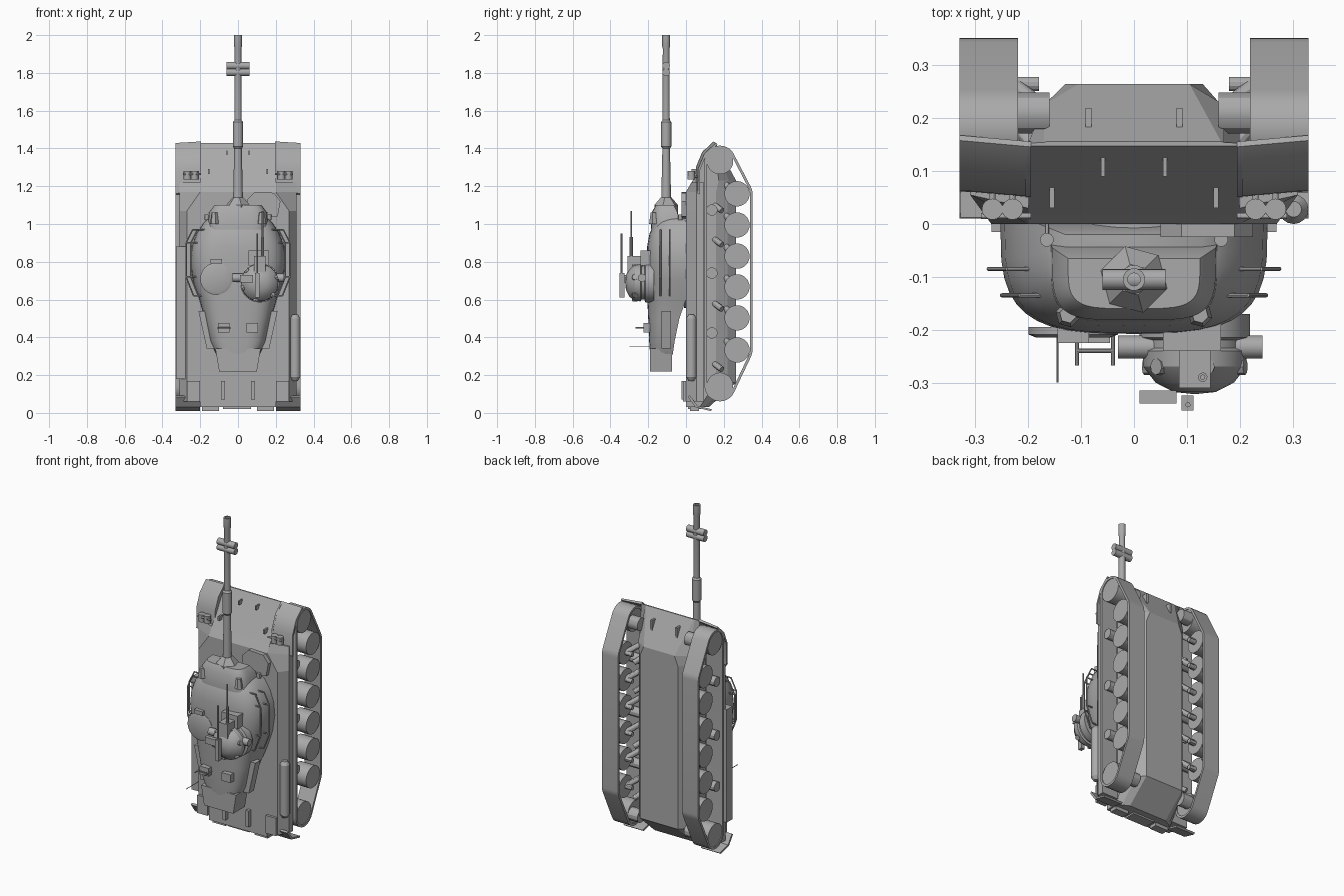
import bpy
import bmesh
from math import cos, sin, pi, radians
from mathutils import Vector

if "Cube" in bpy.data.objects:
    bpy.data.objects.remove(bpy.data.objects["Cube"], do_unlink=True)

# Single flat grey finish
grey = bpy.data.materials.new("plain grey")
grey.use_nodes = True
colour = (0.4, 0.4, 0.4, 1)
grey.diffuse_color = colour
grey.node_tree.nodes["Principled BSDF"].inputs["Base Color"].default_value = colour


def loft(name, rings, closed=False, caps=True, angle=30):
    """Skin a sequence of equal-length point rings."""
    bm = bmesh.new()
    rows = [[bm.verts.new(point) for point in ring] for ring in rings]
    count = len(rows[0])
    pairs = list(zip(rows, rows[1:]))
    if closed:
        pairs.append((rows[-1], rows[0]))
    elif caps:
        bm.faces.new(rows[0])
        bm.faces.new(rows[-1])
    for low, high in pairs:
        for i in range(count):
            j = (i + 1) % count
            bm.faces.new((low[i], low[j], high[j], high[i]))
    bmesh.ops.remove_doubles(bm, verts=bm.verts, dist=0.0001)
    bmesh.ops.recalc_face_normals(bm, faces=bm.faces)
    mesh = bpy.data.meshes.new(name)
    bm.to_mesh(mesh)
    bm.free()
    mesh.materials.append(grey)
    mesh.shade_smooth()
    mesh.set_sharp_from_angle(angle=radians(angle))
    obj = bpy.data.objects.new(name, mesh)
    bpy.context.collection.objects.link(obj)
    return obj


def box(name, xs, ys, zs):
    corners = [(xs[0], ys[0]), (xs[1], ys[0]), (xs[1], ys[1]), (xs[0], ys[1])]
    return loft(name, [[(x, y, z) for x, y in corners] for z in zs])


def lathe(name, origin, axis, profile, sides=24):
    """Revolve (radius, distance) pairs about an axis."""
    origin, axis = Vector(origin), Vector(axis).normalized()
    u = axis.orthogonal().normalized()
    v = axis.cross(u)
    rings = [[origin + axis * d + (u * cos(2 * pi * i / sides) + v * sin(2 * pi * i / sides)) * max(r, 0.0005)
              for i in range(sides)] for r, d in profile]
    return loft(name, rings)


def rod(name, start, end, radius, sides=12):
    span = Vector(end) - Vector(start)
    return lathe(name, start, span, [(radius, 0), (radius, span.length)], sides)


def dome_ring(z, width, bottom, top, power=0.6, steps=20):
    """Flat-bottomed rounded section."""
    ring = []
    for i in range(steps + 1):
        t = pi * i / steps
        c, s = cos(t), max(sin(t), 0)
        x = width * abs(c) ** power * (1 if c > 0 else -1)
        ring.append((x, bottom + (top - bottom) * s ** power, z))
    return ring


# Hull tub: sloped nose, chamfered belly, raked tail
def hull_ring(z, top, belly, half):
    depth = belly - top
    side = [(0.2, top), (0.2, top + depth * 0.6), (0.17, top + depth * 0.83), (half, belly)]
    return [(x, y, z) for x, y in side] + [(-x, y, z) for x, y in reversed(side)]


loft("hull", [hull_ring(0.03, 0, 0.12, 0.13), hull_ring(0.16, 0, 0.265, 0.13),
              hull_ring(1.17, 0, 0.265, 0.13), hull_ring(1.23, 0.035, 0.265, 0.105),
              hull_ring(1.43, 0.148, 0.156, 0.165)], angle=10)

# Running gear
wheel_heights = [1.16, 0.995, 0.83, 0.667, 0.503, 0.333]
idler, sprocket = (0.18, 1.333), (0.18, 0.143)


def track_loop(grow):
    arcs = [(idler, 180, 27, 12), ((0.27, 1.16), 27, 0, 3),
            ((0.27, 0.333), 0, -25, 3), (sprocket, -25, -180, 12)]
    return [(c[0] + grow * cos(radians(a + (b - a) * i / n)), c[1] + grow * sin(radians(a + (b - a) * i / n)))
            for c, a, b, n in arcs for i in range(n + 1)]


for side, s in (("left", 1), ("right", -1)):
    loft(side + "_track", [[(s * 0.22, *p), (s * 0.33, *p), (s * 0.33, *q), (s * 0.22, *q)]
                           for p, q in zip(track_loop(0.082), track_loop(0.068))], closed=True)
    for z in wheel_heights:
        rod(side + "_road_wheel", (s * 0.225, 0.27, z), (s * 0.325, 0.27, z), 0.067, 28)
        rod(side + "_swing_arm", (s * 0.15, 0.2, z + 0.06), (s * 0.23, 0.262, z), 0.017)
        rod(side + "_axle", (s * 0.18, 0.265, z), (s * 0.23, 0.265, z), 0.014)
    for label, (y, z) in (("idler", idler), ("sprocket", sprocket)):
        rod(side + "_" + label, (s * 0.225, y, z), (s * 0.325, y, z), 0.07, 28)
        rod(side + "_" + label + "_hub", (s * 0.16, y + 0.03, z), (s * 0.23, y + 0.03, z), 0.04)
    for z in (1.074, 0.74, 0.423):
        rod(side + "_return_roller", (s * 0.19, 0.137, z), (s * 0.31, 0.137, z), 0.03)
    for z in (1.1, 0.92, 0.58, 0.26):
        rod(side + "_damper", (s * 0.19, 0.15, z), (s * 0.225, 0.19, z - 0.03), 0.016)

    # Sponson with bevelled shoulder
    loft(side + "_sponson", [[(s * x, y, z) for x, y in
                              [(0.18, top), (deck, top), (0.31, 0.055), (0.31, 0.096), (0.18, 0.096)]]
                             for z, deck, top in [(0.06, 0.27, 0), (1.07, 0.27, 0),
                                                  (1.17, 0.2, 0), (1.22, 0.2, 0.03)]], angle=10)
    # Curved front mudguard and rear flap
    guard = [(0.05, 1.17), (0.052, 1.3), (0.085, 1.38), (0.146, 1.437)]
    loft(side + "_mudguard", [[(s * 0.195, y, z), (s * 0.33, y + 0.012, z - 0.008),
                               (s * 0.33, y + 0.022, z - 0.014), (s * 0.195, y + 0.01, z - 0.01)]
                              for y, z in guard])
    loft(side + "_mudguard_web", [[(s * x, 0.05, 1.2), (s * x, 0.052, 1.3), (s * x, 0.085, 1.38),
                                   (s * x, 0.146, 1.437), (s * x, 0.13, 1.34)] for x in (0.195, 0.205)])
    loft(side + "_rear_flap", [[(s * 0.2, y, z), (s * 0.33, y, z), (s * 0.33, y + 0.01, z + 0.008),
                                (s * 0.2, y + 0.01, z + 0.008)]
                               for y, z in [(0.01, 0.085), (0.05, 0.03), (0.13, 0.01)]])
    # Headlights, guards and hooks on the nose
    for x in (0.23, 0.268):
        rod(side + "_headlight", (s * x, 0.028, 1.235), (s * x, 0.028, 1.28), 0.02, 16)
        rod(side + "_headlight_post", (s * x, 0.028, 1.25), (s * x, 0.07, 1.25), 0.006)
    rod(side + "_headlight_guard", (s * 0.195, 0.015, 1.265), (s * 0.29, 0.015, 1.265), 0.006)
    rod(side + "_small_lamp", (s * 0.165, -0.03, 1.02), (s * 0.165, -0.03, 1.05), 0.013)
    rod(side + "_small_lamp_post", (s * 0.165, -0.03, 1.03), (s * 0.165, 0.01, 1.03), 0.004)
    box(side + "_nose_bracket", (s * 0.15, s * 0.16), (0.03, 0.08), (1.265, 1.29))
    box(side + "_lift_hook", (s * 0.055, s * 0.062), (0.09, 0.13), (1.365, 1.39))
    box(side + "_tow_hook", (s * 0.08, s * 0.092), (0.18, 0.22), (1.32, 1.38))
    # Rear deck fittings
    box(side + "_rear_locker", (s * 0.2, s * 0.27), (-0.015, 0.06), (0.06, 0.17))
    box(side + "_deck_clamp", (s * 0.07, s * 0.09), (-0.025, 0.01), (0.07, 0.17))
    box(side + "_tail_lug", (s * 0.1, s * 0.19), (0.02, 0.07), (0.01, 0.05))

lathe("fender_tank", (0.302, 0.028, 0.17), (0, 0, 1),
      [(0.015, 0), (0.028, 0.02), (0.028, 0.33), (0.015, 0.35)], 16)
box("fender_bin", (-0.328, -0.275), (0.012, 0.07), (0.18, 0.88))
box("tail_grille", (-0.08, 0.07), (0.01, 0.08), (0.02, 0.05))

# Driver hatch plate
loft("driver_hatch", [[(x, y, z) for x, z in [(0.05, 1.06), (0.05, 1.13), (0.09, 1.17), (0.19, 1.165),
                                              (0.225, 1.12), (0.21, 1.04), (0.1, 1.03)]]
                      for y in (-0.025, 0.005)])

# Turret shell with tapered bustle
shell = [(0.31, 0.115, -0.07, -0.19), (0.38, 0.15, -0.06, -0.195), (0.5, 0.178, -0.035, -0.2),
         (0.6, 0.205, 0, -0.205), (0.7, 0.238, 0, -0.208), (0.8, 0.253, 0, -0.208),
         (0.88, 0.245, 0, -0.206), (0.95, 0.22, 0, -0.193), (1.01, 0.18, 0, -0.165),
         (1.05, 0.13, -0.02, -0.13)]
loft("turret", [dome_ring(*row) for row in shell], angle=40)
loft("bustle_box", [[(-w, -0.075, z), (w, -0.075, z), (w, -0.19, z), (-w, -0.19, z)]
                    for z, w in [(0.22, 0.1), (0.34, 0.12)]])
lathe("turret_ring", (0, 0.01, 0.79), (0, -1, 0), [(0.235, 0), (0.235, 0.02)], 40)

# Gun mantlet and barrel
loft("mantlet", [dome_ring(z, w, b, t, 0.45) for z, w, b, t in
                 [(0.97, 0.16, -0.03, -0.185), (1.06, 0.155, -0.045, -0.182), (1.1, 0.125, -0.065, -0.16)]], angle=40)
lathe("gun_collar", (0, -0.105, 1.04), (0, 0, 1), [(0.065, 0), (0.065, 0.06), (0.03, 0.1)], 6)
lathe("barrel", (0, -0.105, 1.05), (0, 0, 1),
      [(0.028, 0), (0.026, 0.08), (0.02, 0.35), (0.027, 0.36), (0.027, 0.49), (0.019, 0.5),
       (0.018, 0.88), (0.021, 0.89), (0.021, 0.95), (0.012, 0.95), (0.012, 0.8)])
for z in (1.803, 1.838):
    rod("muzzle_brake", (-0.06, -0.105, z), (0.06, -0.105, z), 0.02, 16)

# Turret side fittings
for side, s in (("left", 1), ("right", -1)):
    for depth, reach in ((-0.085, 0.275), (-0.135, 0.25)):
        path = [(reach - 0.035, 0.97), (reach, 0.9), (reach, 0.72), (reach - 0.04, 0.62)]
        for (x, z), (x2, z2) in zip(path, path[1:]):
            rod(side + "_handrail", (s * x, depth, z), (s * x2, depth, z2), 0.004, 8)
        for x, z in path:
            rod(side + "_handrail_foot", (s * (x - 0.06), depth, z), (s * x, depth, z), 0.004, 8)
    loft(side + "_stowage_box", [[(s * (x - 0.04), -0.13, z), (s * x, -0.13, z),
                                  (s * x, -0.08, z), (s * (x - 0.04), -0.08, z)]
                                 for x, z in [(0.165, 0.34), (0.21, 0.54)]])
    lathe(side + "_sight_ear", (s * 0.125, -0.172, 1.0), (0, 0, 1), [(0.024, 0), (0.016, 0.06)], 6)
    box(side + "_roof_rack", (s * 0.045, s * 0.105), (-0.225, -0.19), (0.425, 0.475))

# Roof hatch, periscope, open rack and whips
lathe("loader_hatch", (-0.115, -0.195, 0.71), (0, -1, 0), [(0.085, 0), (0.085, 0.014), (0.07, 0.02)])
box("roof_periscope", (-0.145, -0.085), (-0.225, -0.19), (0.79, 0.815))
for x in (-0.108, -0.04):
    rod("rack_post", (x, -0.2, 0.45), (x, -0.268, 0.45), 0.004, 8)
rod("rack_bar", (-0.108, -0.24, 0.45), (-0.04, -0.24, 0.45), 0.004, 8)
rod("rear_whip", (-0.145, -0.18, 0.35), (-0.145, -0.3, 0.35), 0.002, 6)

# Commander cupola and its gun
lathe("cupola", (0.115, -0.17, 0.69), (0, -1, 0),
      [(0.105, 0), (0.105, 0.045), (0.09, 0.05), (0.09, 0.065), (0.1, 0.07), (0.098, 0.1),
       (0.075, 0.13), (0.04, 0.148), (0, 0.152)], 28)
rod("cupola_sight", (-0.03, -0.233, 0.715), (0.243, -0.233, 0.715), 0.022, 16)
box("cupola_front_block", (0.055, 0.165), (-0.24, -0.18), (0.78, 0.86))
box("cupola_cradle", (0.085, 0.145), (-0.31, -0.23), (0.74, 0.83))
rod("cupola_gun_barrel", (0.13, -0.29, 0.78), (0.13, -0.29, 1.07), 0.005, 10)
rod("cupola_gun_jacket", (0.13, -0.29, 0.8), (0.13, -0.29, 0.93), 0.009, 10)
box("cupola_receiver", (0.09, 0.113), (-0.353, -0.325), (0.61, 0.74))
rod("cupola_long_rod", (0.102, -0.342, 0.7), (0.102, -0.342, 0.95), 0.005, 10)
box("ammunition_box", (0.01, 0.08), (-0.34, -0.315), (0.69, 0.73))
for i in range(6):
    a = pi * i / 3 + 0.3
    rod("vision_block", (0.115 + 0.07 * cos(a), -0.27, 0.69 + 0.07 * sin(a)),
        (0.115 + 0.1 * cos(a), -0.27, 0.69 + 0.1 * sin(a)), 0.016, 8)
